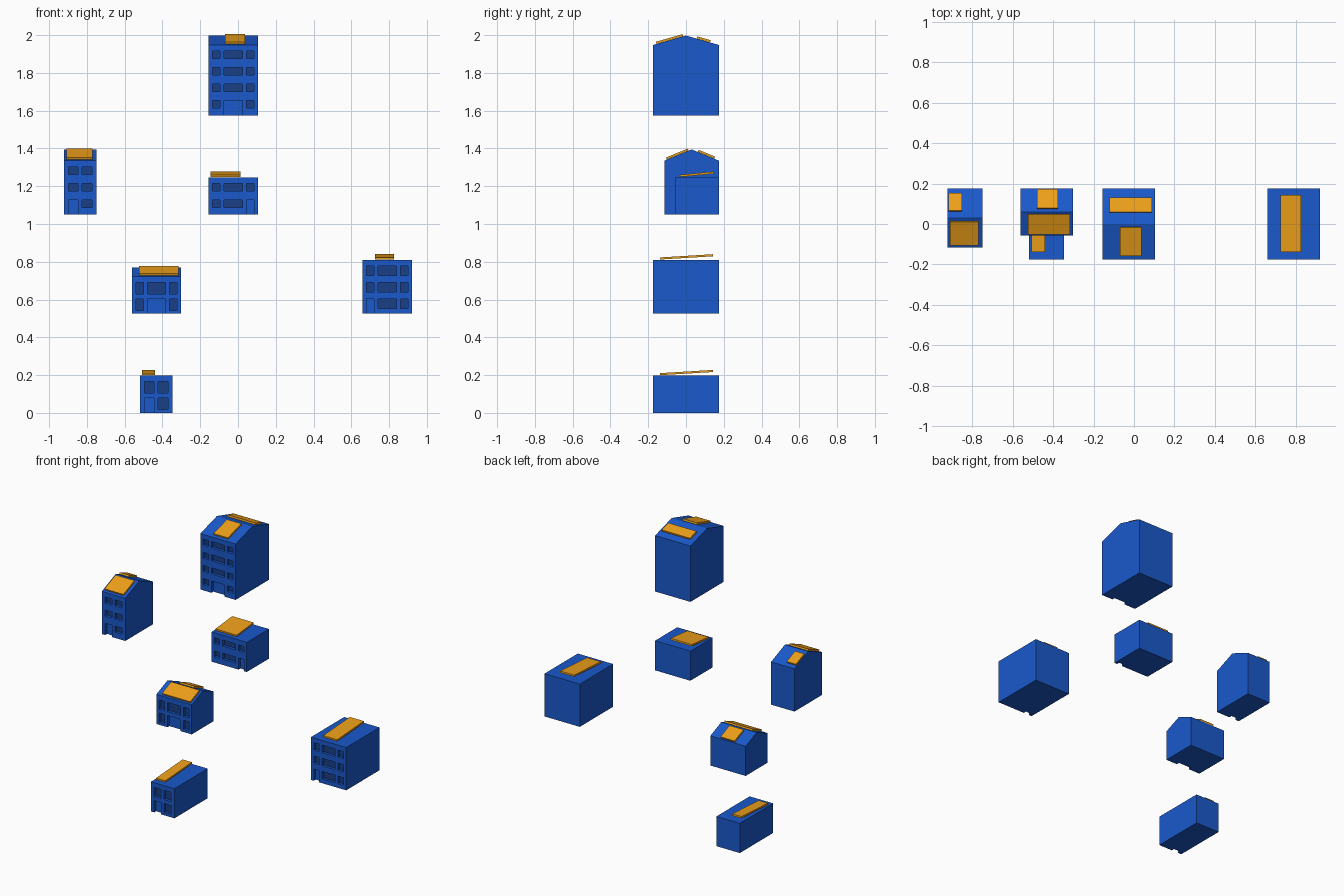
import bpy, bmesh, math
from mathutils import Matrix, Vector

if "Cube" in bpy.data.objects:
    bpy.data.objects.remove(bpy.data.objects["Cube"])

STOREY, HEAD, DEPTH, THICK = 0.0875, 0.078, 0.02, 0.011


def material(name, rgb):
    m = bpy.data.materials.new(name)
    m.diffuse_color = (*rgb, 1)
    m.use_nodes = True
    m.node_tree.nodes["Principled BSDF"].inputs["Base Color"].default_value = m.diffuse_color
    return m


BLUE = material("blue_wall", (0.01, 0.10, 0.60))
GLASS = material("dark_glass", (0.01, 0.05, 0.24))
ORANGE = material("orange_panel", (0.85, 0.35, 0.01))


def finish(bm, name, mat):
    bmesh.ops.recalc_face_normals(bm, faces=bm.faces)
    me = bpy.data.meshes.new(name)
    bm.to_mesh(me)
    bm.free()
    me.materials.append(mat)
    ob = bpy.data.objects.new(name, me)
    bpy.context.collection.objects.link(ob)
    return ob


def add_box(bm, lo, hi):
    lo, hi = Vector(lo), Vector(hi)
    size = Matrix.Diagonal((*(hi - lo), 1))
    bmesh.ops.create_cube(bm, size=1, matrix=Matrix.Translation((lo + hi) / 2) @ size)


def prism(name, profile, x0, x1, mat):
    """Extrude a (y, z) profile along x."""
    bm = bmesh.new()
    face = bm.faces.new([bm.verts.new((x0, y, z)) for y, z in profile])
    new = bmesh.ops.extrude_face_region(bm, geom=[face])["geom"]
    bmesh.ops.translate(bm, vec=(x1 - x0, 0, 0),
                        verts=[v for v in new if isinstance(v, bmesh.types.BMVert)])
    return finish(bm, name, mat)


def solar_panel(name, x0, x1, a, b):
    """Thin tilted slab whose underside runs from a to b in (y, z)."""
    d = Vector((b[0] - a[0], b[1] - a[1])).normalized()
    n = Vector((-d.y, d.x)) * THICK
    prism(name, [a, b, (b[0] + n.x, b[1] + n.y), (a[0] + n.x, a[1] + n.y)], x0, x1, ORANGE)


# Opening columns as (start, end), measured from the left wall edge
WIDE = [(0.021, 0.061), (0.082, 0.178), (0.199, 0.239)]
NARROW = [(0.024, 0.074), (0.095, 0.149)]


def house(name, x0, x1, y0, y1, base, floors, cols, door, win_h, ridge, panels):
    eaves = base + 0.0225 + STOREY * floors
    ym = (y0 + y1) / 2
    profile = [(y0, base), (y1, base), (y1, eaves)]
    if ridge:
        profile.append((ym, eaves + ridge))
    profile.append((y0, eaves))
    body = prism(name + "_walls", profile, x0, x1, BLUE)

    # window and door recesses, with glass at the back of the windows
    cut, glass = bmesh.new(), bmesh.new()
    for f in range(floors):
        top = base + HEAD + f * STOREY
        for i, (a, b) in enumerate(cols):
            is_door = f == 0 and i == door
            low = base - 0.05 if is_door else top - win_h
            add_box(cut, (x0 + a, y0 - 0.05, low), (x0 + b, y0 + DEPTH, top))
            if not is_door:
                add_box(glass, (x0 + a, y0 + DEPTH - 0.002, low),
                        (x0 + b, y0 + DEPTH + 0.002, top))
    finish(glass, name + "_windows", GLASS)
    cutter = finish(cut, name + "_cutter", BLUE)
    cutter.hide_render = True
    mod = body.modifiers.new("openings", "BOOLEAN")
    mod.operation, mod.solver, mod.object = "DIFFERENCE", "EXACT", cutter
    bpy.context.view_layer.objects.active = body
    bpy.ops.object.modifier_apply(modifier=mod.name)
    bpy.data.objects.remove(cutter)

    # solar panels: on the roof slope, or propped up toward the back on flat roofs
    for i, (px0, px1, py0, py1) in enumerate(panels):
        if ridge:
            def roof(y):
                return eaves + ridge * (1 - abs(y - ym) / (ym - y0)) + 0.001
            za, zb = roof(py0), roof(py1)
        else:
            za, zb = eaves + 0.002, eaves + 0.019
        solar_panel(f"{name}_solar_panel_{i + 1}", px0, px1, (py0, za), (py1, zb))


house("tall_house", -0.155, 0.105, -0.175, 0.175, 1.575, 4, WIDE, 1, 0.04, 0.05,
      [(-0.069, 0.037, -0.156, -0.015), (-0.12, 0.088, 0.057, 0.127)])
house("low_flat_house", -0.155, 0.105, -0.058, 0.175, 1.05, 2, WIDE, 2, 0.04, 0,
      [(-0.145, 0.012, -0.03, 0.147)])
house("narrow_gable_house", -0.922, -0.75, -0.115, 0.175, 1.05, 3, NARROW, 0, 0.04, 0.06,
      [(-0.909, -0.77, -0.102, 0.014), (-0.918, -0.85, 0.063, 0.15)])
house("wide_gable_house", -0.562, -0.302, -0.056, 0.175, 0.525, 2, WIDE, 1, 0.061, 0.048,
      [(-0.524, -0.316, -0.047, 0.05), (-0.48, -0.376, 0.075, 0.17)])
house("wide_flat_house", 0.66, 0.92, -0.175, 0.175, 0.525, 3, WIDE, 0, 0.05, 0,
      [(0.724, 0.827, -0.137, 0.143)])
house("narrow_flat_house", -0.519, -0.346, -0.175, 0.175, 0, 2, NARROW, 0, 0.061, 0,
      [(-0.508, -0.44, -0.137, 0.143)])
